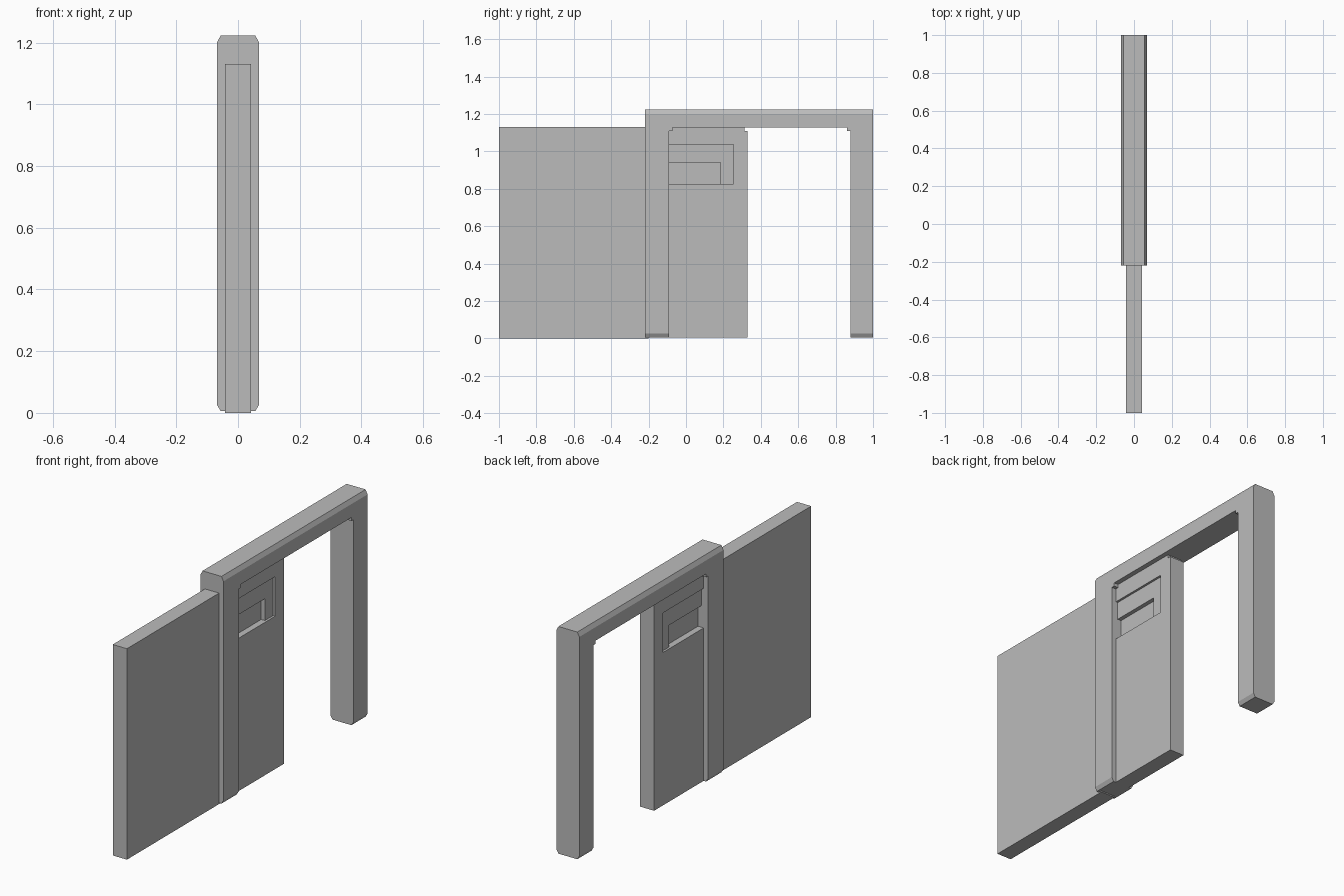
import bpy
import bmesh

old = bpy.data.objects.get("Cube")
if old:
    bpy.data.objects.remove(old, do_unlink=True)

grey = bpy.data.materials.new("plain grey")
grey.use_nodes = True
grey.diffuse_color = (0.5, 0.5, 0.5, 1)
grey.node_tree.nodes["Principled BSDF"].inputs["Base Color"].default_value = (0.5, 0.5, 0.5, 1)

WALL = 0.042      # half thickness of wall and door leaf
FRAME = 0.068     # half thickness of the frame
EDGE = 0.056      # half thickness of the frame at its chamfered ends
BASE, TOP = 0.006, 1.223
HEAD = 1.128      # underside of the lintel
NOTCH = 0.018


def slab(outline, x0, x1):
    """Extrude a (y, z) outline along x."""
    bm = bmesh.new()
    face = bm.faces.new([bm.verts.new((x0, y, z)) for y, z in outline])
    new = bmesh.ops.extrude_face_region(bm, geom=[face])["geom"]
    bmesh.ops.translate(bm, vec=(x1 - x0, 0, 0),
                        verts=[v for v in new if isinstance(v, bmesh.types.BMVert)])
    bmesh.ops.recalc_face_normals(bm, faces=bm.faces)
    return bm


def add(name, bm):
    mesh = bpy.data.meshes.new(name)
    bm.to_mesh(mesh)
    bm.free()
    mesh.materials.append(grey)
    obj = bpy.data.objects.new(name, mesh)
    bpy.context.collection.objects.link(obj)
    return obj


def rect(y0, y1, z0, z1):
    return [(y0, z0), (y1, z0), (y1, z1), (y0, z1)]


# Fixed wall panel
add("wall_panel", slab(rect(-1, -0.2, 0, 1.13), -WALL, WALL))

# Door frame: two posts and lintel, with small corner blocks under the lintel
y0, y1, y2, y3 = -0.22, -0.09, 0.88, 1.0
frame = slab([(y0, BASE), (y1, BASE), (y1, HEAD - NOTCH), (y1 + NOTCH, HEAD - NOTCH),
              (y1 + NOTCH, HEAD), (y2 - NOTCH, HEAD), (y2 - NOTCH, HEAD - NOTCH),
              (y2, HEAD - NOTCH), (y2, BASE), (y3, BASE), (y3, TOP), (y0, TOP)],
             -FRAME, FRAME)
# Chamfer the long edges at the top and at the feet
for z in (0.026, 1.2):
    bmesh.ops.bisect_plane(frame, geom=frame.verts[:] + frame.edges[:] + frame.faces[:],
                           plane_co=(0, 0, z), plane_no=(0, 0, 1))
for v in frame.verts:
    if v.co.z < BASE + 0.001 or v.co.z > TOP - 0.001:
        v.co.x = EDGE if v.co.x > 0 else -EDGE
add("door_frame", frame)

# Sliding door leaf with a notched upper corner
end = 0.33
leaf = add("door_leaf", slab([(-0.2, BASE), (end, BASE), (end, HEAD - NOTCH),
                              (end - NOTCH, HEAD - NOTCH), (end - NOTCH, HEAD), (-0.2, HEAD)],
                             -WALL, WALL))

# Stepped hand recess on both sides of the leaf
for side in (-1, 1):
    for right, high, depth in ((0.255, 1.037, 0.012), (0.185, 0.942, 0.034)):
        lo, hi = sorted((side * (WALL - depth), side * (WALL + 0.05)))
        cutter = add("recess_cutter", slab(rect(-0.15, right, 0.825, high), lo, hi))
        cutter.hide_render = True
        mod = leaf.modifiers.new("recess", "BOOLEAN")
        mod.operation = "DIFFERENCE"
        mod.solver = "EXACT"
        mod.object = cutter
        bpy.context.view_layer.objects.active = leaf
        bpy.ops.object.modifier_apply(modifier=mod.name)
        bpy.data.objects.remove(cutter, do_unlink=True)
